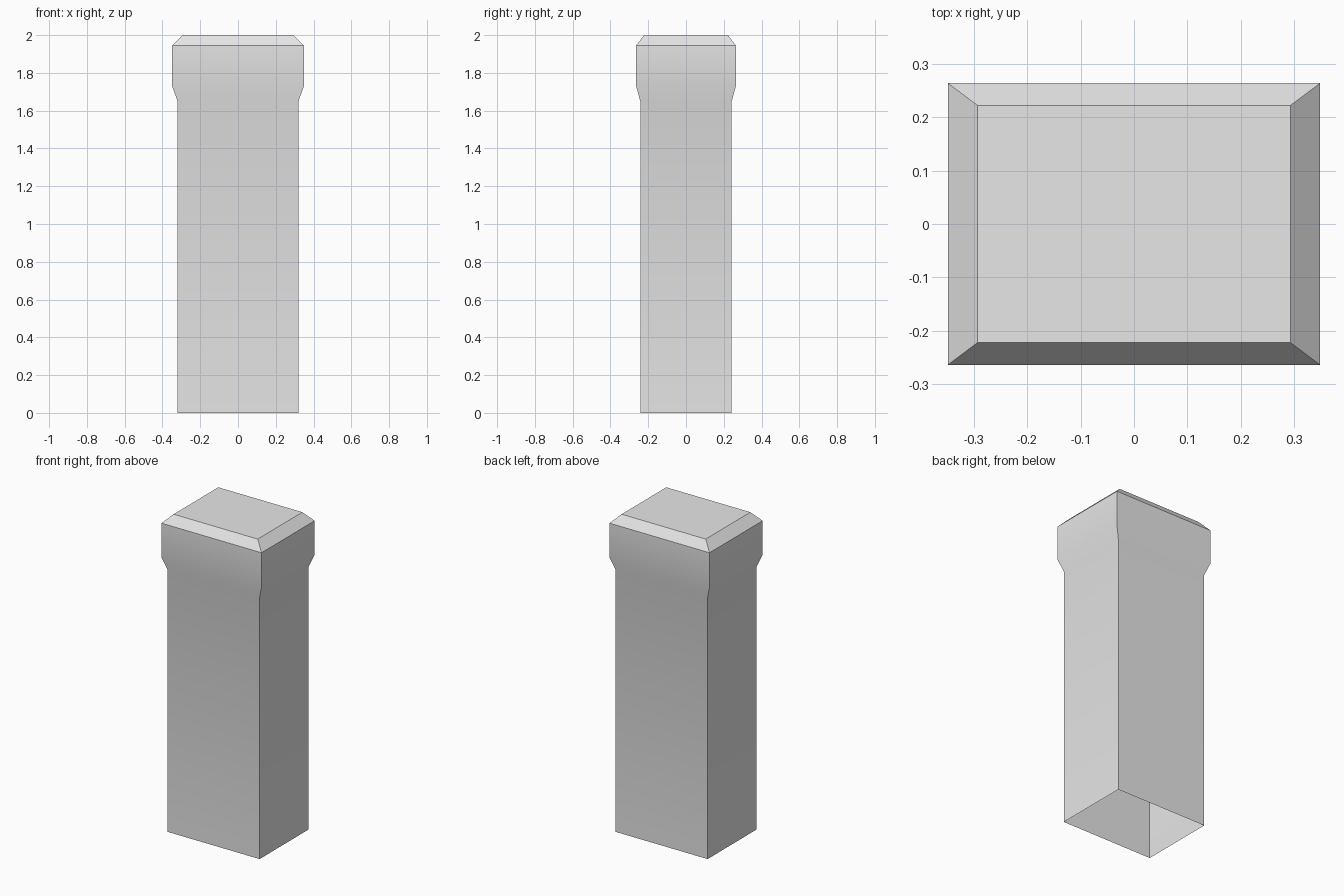
import bpy
import bmesh
import math

if "Cube" in bpy.data.objects:
    bpy.data.objects.remove(bpy.data.objects["Cube"])

# Plain grey stone
stone = bpy.data.materials.new("light_grey")
stone.diffuse_color = (0.8, 0.8, 0.8, 1.0)
stone.use_nodes = True
stone.node_tree.nodes["Principled BSDF"].inputs["Base Color"].default_value = stone.diffuse_color

# Half width, half depth and height of each ring, from the base to the top
rings = [
    (0.32, 0.242, 0.0),
    (0.32, 0.242, 1.65),
    (0.349, 0.264, 1.73),
    (0.349, 0.264, 1.945),
    (0.293, 0.222, 2.0),
]

# Pillar shell: open at the base, flared head, chamfered cap
bm = bmesh.new()
loops = [[bm.verts.new((sx * w, sy * d, z))
          for sx, sy in ((-1, -1), (1, -1), (1, 1), (-1, 1))]
         for w, d, z in rings]
for low, high in zip(loops, loops[1:]):
    for i in range(4):
        j = (i + 1) % 4
        bm.faces.new((low[i], low[j], high[j], high[i]))
bm.faces.new(loops[-1])

mesh = bpy.data.meshes.new("pillar")
bm.to_mesh(mesh)
bm.free()
mesh.materials.append(stone)
pillar = bpy.data.objects.new("pillar", mesh)
bpy.context.collection.objects.link(pillar)

# Soft flare, crisp corners and chamfer
bpy.context.view_layer.objects.active = pillar
pillar.select_set(True)
bpy.ops.object.shade_smooth_by_angle(angle=math.radians(30))
